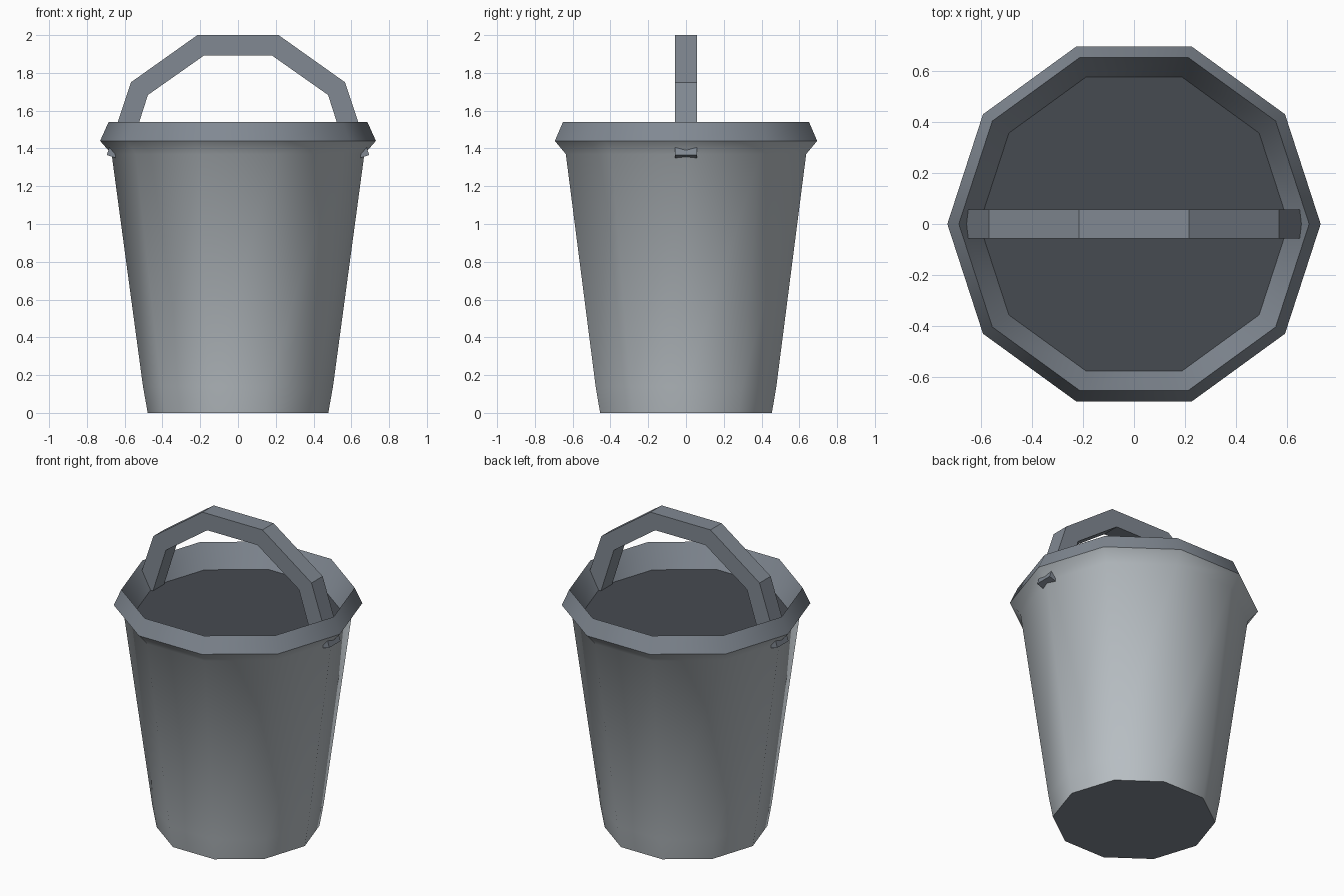
import bpy, bmesh, math

if "Cube" in bpy.data.objects:
    bpy.data.objects.remove(bpy.data.objects["Cube"])

SIDES = 10


def make_material(name, color):
    mat = bpy.data.materials.new(name)
    mat.diffuse_color = (*color, 1)
    mat.use_nodes = True
    mat.node_tree.nodes["Principled BSDF"].inputs["Base Color"].default_value = mat.diffuse_color
    return mat


body_grey = make_material("body_grey", (0.48, 0.52, 0.55))
trim_grey = make_material("trim_grey", (0.22, 0.25, 0.29))
content_dark = make_material("content_dark", (0.062, 0.070, 0.082))


def make_object(name, bm, materials):
    bmesh.ops.recalc_face_normals(bm, faces=bm.faces)
    mesh = bpy.data.meshes.new(name)
    bm.to_mesh(mesh)
    bm.free()
    for mat in materials:
        mesh.materials.append(mat)
    obj = bpy.data.objects.new(name, mesh)
    bpy.context.collection.objects.link(obj)
    return obj


# Bucket: ten-sided lathe of (radius, z), from base up over the rim to the inner surface
profile = [(0.478, 0), (0.503, 0.14), (0.669, 1.37), (0.73, 1.44), (0.685, 1.54), (0.605, 1.395)]
BODY, TRIM, CONTENT = 0, 1, 2
band_materials = [BODY, BODY, BODY, TRIM, TRIM]
bm = bmesh.new()
rings = [[bm.verts.new((r * math.cos(2 * math.pi * i / SIDES),
                        r * math.sin(2 * math.pi * i / SIDES), z)) for i in range(SIDES)]
         for r, z in profile]
for low, high, slot in zip(rings, rings[1:], band_materials):
    for i in range(SIDES):
        j = (i + 1) % SIDES
        bm.faces.new((low[i], low[j], high[j], high[i])).material_index = slot
bm.faces.new(rings[0][::-1]).material_index = TRIM
bm.faces.new(rings[-1]).material_index = CONTENT
bucket = make_object("bucket", bm, [body_grey, trim_grey, content_dark])
bpy.context.view_layer.objects.active = bucket
bucket.select_set(True)
bpy.ops.object.shade_smooth_by_angle(angle=math.radians(40))

# Handle: half outline mirrored in x, square section, ends poking through the wall
outer = [(0.695, 1.365), (0.567, 1.75), (0.215, 2.0)]
inner = [(0.59, 1.33), (0.477, 1.683), (0.18, 1.892)]


def mirrored(half):
    return half + [(-x, z) for x, z in reversed(half)]


HALF_WIDTH = 0.057
bm = bmesh.new()
sections = []
for (ox, oz), (ix, iz) in zip(mirrored(outer), mirrored(inner)):
    corners = [(ox, -HALF_WIDTH, oz), (ox, HALF_WIDTH, oz), (ix, HALF_WIDTH, iz), (ix, -HALF_WIDTH, iz)]
    sections.append([bm.verts.new(c) for c in corners])
for a, b in zip(sections, sections[1:]):
    for i in range(4):
        j = (i + 1) % 4
        bm.faces.new((a[i], a[j], b[j], b[i]))
bm.faces.new(sections[0])
bm.faces.new(sections[-1])
make_object("handle", bm, [trim_grey])
